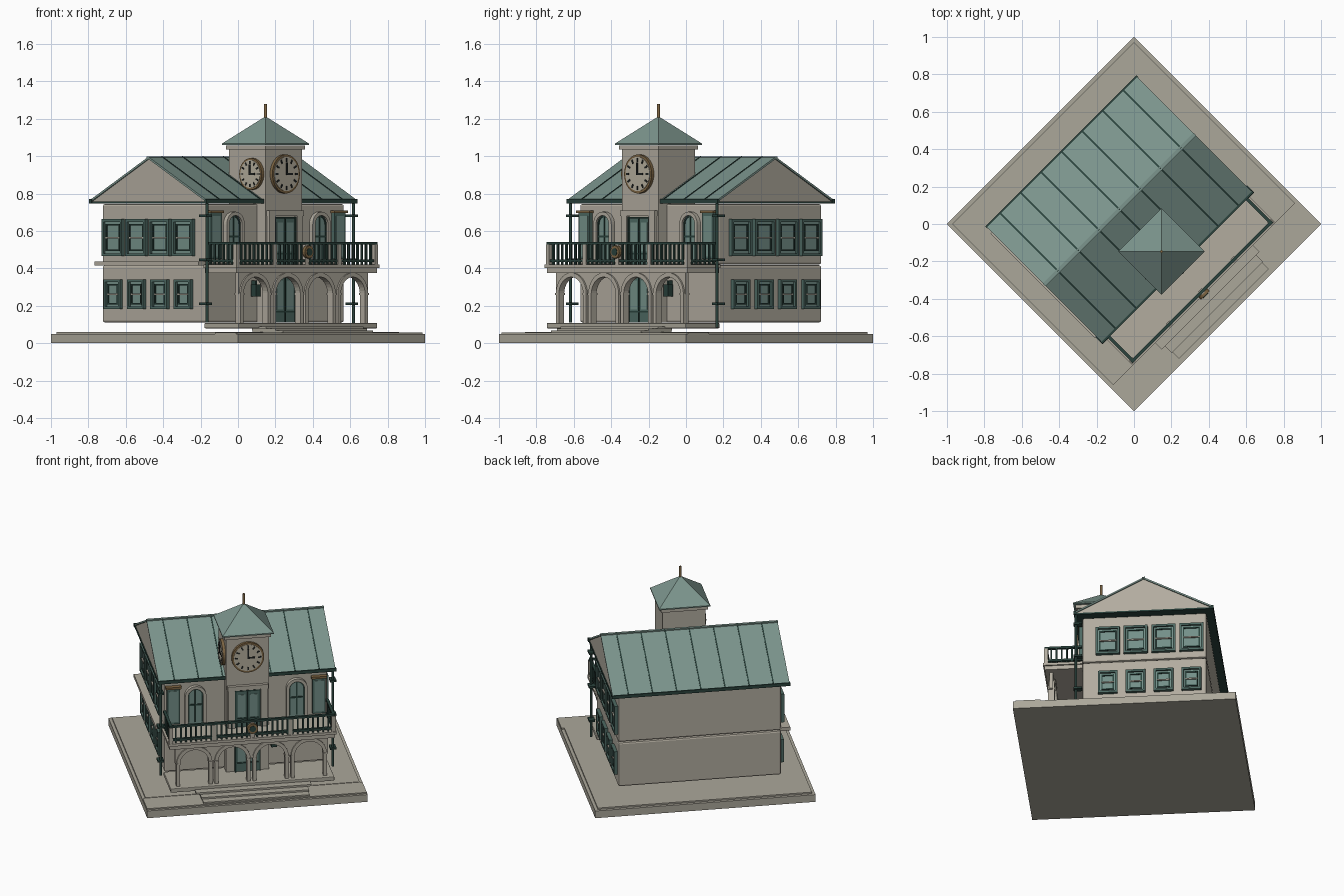
import bpy, bmesh, math
from mathutils import Matrix, Vector

if "Cube" in bpy.data.objects:
    bpy.data.objects.remove(bpy.data.objects["Cube"])

TURN = Matrix.Rotation(math.pi / 4, 4, 'Z')   # whole building stands on the diagonal
I = Matrix.Identity(4)


def mat(name, r, g, b):
    m = bpy.data.materials.new(name)
    lin = [((c / 255 + 0.055) / 1.055) ** 2.4 for c in (r, g, b)]
    m.diffuse_color = (*lin, 1)
    m.use_nodes = True
    m.node_tree.nodes["Principled BSDF"].inputs["Base Color"].default_value = m.diffuse_color
    return m


WALL = mat("warm stone", 178, 172, 159)
PAVE = mat("paving stone", 171, 167, 154)
ROOF = mat("green roof", 124, 149, 141)
DARK = mat("dark green metal", 42, 66, 60)
FRAME = mat("window frame green", 78, 106, 99)
GLASS = mat("pale green glass", 116, 144, 137)
BROWN = mat("aged bronze", 126, 102, 68)
DIAL = mat("clock dial", 182, 175, 158)
INK = mat("clock black", 30, 34, 33)


def finish(name, bm, m, M=I, bevel=0):
    bmesh.ops.recalc_face_normals(bm, faces=bm.faces)
    me = bpy.data.meshes.new(name)
    bm.to_mesh(me)
    bm.free()
    ob = bpy.data.objects.new(name, me)
    bpy.context.collection.objects.link(ob)
    me.materials.append(m)
    ob.matrix_world = TURN @ M
    if bevel:
        b = ob.modifiers.new("bevel", 'BEVEL')
        b.width, b.segments = bevel, 2
    return ob


def boxes(name, m, items, M=I, bevel=0):
    """items: (x0, x1, y0, y1, z0, z1)"""
    bm = bmesh.new()
    for x0, x1, y0, y1, z0, z1 in items:
        T = Matrix.Translation(((x0 + x1) / 2, (y0 + y1) / 2, (z0 + z1) / 2))
        bmesh.ops.create_cube(bm, size=1, matrix=T @ Matrix.Diagonal((x1 - x0, y1 - y0, z1 - z0, 1)))
    return finish(name, bm, m, M, bevel)


def plates(name, m, outlines, y0, y1, M=I):
    """x-z outlines pushed from y0 to y1"""
    bm = bmesh.new()
    for pts in outlines:
        f = bm.faces.new([bm.verts.new((x, y0, z)) for x, z in pts])
        r = bmesh.ops.extrude_face_region(bm, geom=[f])
        bmesh.ops.translate(bm, vec=(0, y1 - y0, 0), verts=[v for v in r['geom'] if isinstance(v, bmesh.types.BMVert)])
    return finish(name, bm, m, M)


def rods(name, m, items, M=I, n=12):
    """items: (x, y, z0, z1, radius)"""
    bm = bmesh.new()
    for x, y, z0, z1, r in items:
        bmesh.ops.create_cone(bm, cap_ends=True, segments=n, radius1=r, radius2=r, depth=z1 - z0,
                              matrix=Matrix.Translation((x, y, (z0 + z1) / 2)))
    return finish(name, bm, m, M)


def arc(cx, cz, r, n=16):
    return [(cx + r * math.cos(math.pi * i / n), cz + r * math.sin(math.pi * i / n)) for i in range(n + 1)]


def arch(cx, z0, spring, r):
    return [(cx + r, z0)] + arc(cx, spring, r) + [(cx - r, z0)]


def arch_ring(cx, z0, spring, ro, ri):
    return arch(cx, z0, spring, ro) + arch(cx, z0, spring, ri)[::-1]


def circle(r, n=32):
    return [(r * math.cos(2 * math.pi * i / n), r * math.sin(2 * math.pi * i / n)) for i in range(n)]


# --- ground, steps and porch floor
h = 0.7071
boxes("base_slab", PAVE, [(-h, h, -h, h, 0, 0.05)])
boxes("rear_paving", PAVE, [(-.687, .687, -.53, .687, 0.05, 0.06)])
boxes("front_paving", PAVE, [(-.705, .705, -.69, -.532, 0.05, 0.058)])
boxes("steps", PAVE, [(-.34, .34, -.68, -.45, .058, .067), (-.345, .345, -.63, -.45, .067, .078),
                      (-.37, .37, -.58, -.45, .078, .09)])
boxes("porch_floor", PAVE, [(-.525, .525, -.53, -.27, .08, .108)], bevel=.004)

# --- main block
boxes("lower_walls", WALL, [(-.523, .523, -.283, .505, .11, .418)], bevel=.012)
boxes("upper_walls", WALL, [(-.523, .523, -.283, .505, .42, .745)], bevel=.012)
boxes("side_ledge", WALL, [(-.58, -.515, -.283, .505, .415, .438)])

# --- roof: gable body, two sheets, seams, gutters
YR, YF, YB, ZE, ZR = .11, -.325, .545, .757, .985
side = Matrix.Rotation(math.pi / 2, 4, 'Z')       # outline x becomes depth
plates("gable_body", WALL, [[(YF + .004, ZE), (YB - .004, ZE), (YR, ZR)]], -.562, .562, side)
t = .012
for nm, ye, s in (("front", YF, -1), ("back", YB, 1)):
    sheet = [(YR, ZR), (ye, ZE), (ye, ZE + t), (YR, ZR + t)]
    plates(nm + "_roof", ROOF, [sheet], -.568, .568, side)
    seam = [(YR, ZR + t - .003), (ye, ZE + t - .003), (ye, ZE + t + .003), (YR, ZR + t + .003)]
    for i in range(7):
        x = -.465 + i * .155
        plates(nm + "_roof_seam", DARK, [seam], -x - .004, -x + .004, side)
    boxes(nm + "_gutter", DARK, [(-.572, .572, ye - .008, ye + .008, .748, .77)])
boxes("eaves_trim", DARK, [(-.568, .568, YF, YB, .747, .757)])
boxes("ridge_cap", ROOF, [(-.57, .57, YR - .01, YR + .01, ZR + .004, ZR + t + .002)])

# --- downpipes
rods("downpipes", DARK, [(s * .553, -.32, .085 if s > 0 else .11, .755, .008) for s in (-1, 1)])
boxes("pipe_brackets", DARK, [(s * .553 - .02, s * .553 + .02, -.335, -.28, z, z + .012)
                              for s in (-1, 1) for z in (.205, .44, .675)])

# --- side windows, four per floor on both gable ends
for s in (-1, 1):
    for z, hw, hh in ((.262, .062, .08), (.565, .076, .098)):
        for i in range(4):
            M = Matrix.Translation((s * .523, -.12 + i * .177, z)) @ Matrix.Rotation(s * math.pi / 2, 4, 'Z')
            a, b, w = hw - .014, hh - .014, .008
            boxes("window_frame", FRAME, [(-hw, -a, -.022, .005, -hh, hh), (a, hw, -.022, .005, -hh, hh),
                                          (-a, a, -.022, .005, b, hh), (-a, a, -.022, .005, -hh, -b)], M)
            boxes("window_pane", GLASS, [(-a, a, -.008, .005, -b, b)], M)
            c, d = a - .008, b - .012
            boxes("window_sash", DARK, [(-c, -c + w, -.015, 0, -d, d), (c - w, c, -.015, 0, -d, d),
                                        (-c, c, -.015, 0, d - w, d), (-c, c, -.015, 0, -d, -d + w)], M)
            boxes("window_crossbar", WALL, [(-c, c, -.017, 0, -.005, .003)], M)

# --- arcade of four arches
centres = [-.3675 + i * .245 for i in range(4)]
plates("arch_trims", WALL, [arch_ring(c, .108, .262, .115, .092) for c in centres], -.502, -.462)
plates("arch_spandrels", WALL, [[(c + .1225, .262), (c + .1225, .378), (c - .1225, .378), (c - .1225, .262)]
                                + arc(c, .262, .105)[::-1] for c in centres], -.492, -.472)
boxes("arch_capitals", WALL, [(c + s * .1035 - .014, c + s * .1035 + .014, -.505, -.459, .258, .268)
                              for c in centres for s in (-1, 1)])

# --- balcony and railing
boxes("balcony_slab", WALL, [(-.53, .53, -.52, -.28, .375, .402), (-.54, .54, -.53, -.28, .402, .42)])
yb, xb = -.512, .522
rails = []
for z in (.435, .527):
    rails += [(-xb - .01, xb + .01, yb - .009, yb + .009, z, z + .014)]
    rails += [(s * xb - .009, s * xb + .009, yb, -.285, z, z + .014) for s in (-1, 1)]
boxes("railing_rails", DARK, rails)
bal = [(-xb + i * 2 * xb / 32, yb) for i in range(33)]
bal += [(s * xb, yb + i * .033) for s in (-1, 1) for i in range(1, 7)]
boxes("balusters", DARK, [(x - .005, x + .005, y - .005, y + .005, .42, .53) for x, y in bal])
boxes("railing_posts", WALL, [(x - .013, x + .013, yb - .013, yb + .013, .42, .527)
                              for x in (-xb, -.245, 0, .245, xb)])
front = Matrix.Translation((0, yb - .02, .488))
plates("balcony_emblem", BROWN, [circle(.034, 20)], -.008, .012, front)
plates("emblem_centre", DARK, [circle(.02, 20)], -.011, 0, front)

# --- clock tower
ty, tw = -.208, .138
boxes("tower_shaft", WALL, [(-tw, tw, ty - tw, ty + tw, .11, 1.04)])
boxes("tower_cornice", WALL, [(-.15, .15, ty - .15, ty + .15, 1.035, 1.058)])
bm = bmesh.new()
bmesh.ops.create_cone(bm, cap_ends=True, segments=4, radius1=.164 * math.sqrt(2), radius2=0, depth=.145,
                      matrix=Matrix.Translation((0, ty, 1.1405)) @ Matrix.Rotation(math.pi / 4, 4, 'Z'))
finish("tower_roof", bm, ROOF)
boxes("tower_roof_rim", ROOF, [(-.164, .164, ty - .164, ty + .164, 1.06, 1.068)])
rods("finial", BROWN, [(0, ty, 1.2, 1.28, .007)])

# --- clocks on the front and left faces, showing three o'clock
for M, r in ((Matrix.Translation((0, ty - tw, .905)), .104),
             (Matrix.Translation((-tw, -.25, .905)) @ Matrix.Rotation(-math.pi / 2, 4, 'Z'), .085)):
    plates("clock_rim", BROWN, [circle(r), ], -.018, .005, M)
    plates("clock_dial", DIAL, [circle(r * .88)], -.021, 0, M)
    marks = []
    for i in range(12):
        a = i * math.pi / 6
        d, p = Vector((math.sin(a), math.cos(a))), Vector((math.cos(a), -math.sin(a)))
        marks.append([d * r * q + p * r * .045 * s for q, s in ((.62, -1), (.62, 1), (.82, 1), (.82, -1))])
    plates("clock_marks", INK, marks, -.024, 0, M)
    k = r * .05
    boxes("clock_hands", INK, [(-k, k, -.027, 0, -k, r * .58), (-k, r * .42, -.026, 0, -k, k)], M)

# --- balcony door and entrance door in the tower front
yt = ty - tw
for nm, z0, z1 in (("balcony_door", .42, .675), ("entrance_door", .11, .365)):
    boxes(nm + "_panel", FRAME, [(-.078, .078, yt - .008, yt, z0, z1)])
    boxes(nm + "_glass", GLASS, [(s * .039 - .024, s * .039 + .024, yt - .011, yt, z0 + .07, z1 - .03) for s in (-1, 1)])
    boxes(nm + "_edges", DARK, [(x - .004, x + .004, yt - .014, yt, z0, z1) for x in (-.078, 0, .078)]
          + [(-.078, .078, yt - .014, yt, z1 - .008, z1), (-.07, .07, yt - .013, yt, z0 + .055, z0 + .063)])
boxes("balcony_door_surround", WALL, [(s * .105 - .022, s * .105 + .022, yt - .02, yt, .42, .69) for s in (-1, 1)]
      + [(-.13, .13, yt - .022, yt, .68, .71)])

# --- arched windows and shuttered panels on the upper front
yw = -.283
for s in (-1, 1):
    c = s * .325
    plates("arched_window_trim", WALL, [arch_ring(c, .43, .635, .068, .048)], yw - .025, yw + .005)
    plates("arched_window_glass", GLASS, [arch(c, .43, .635, .05)], yw - .008, yw + .005)
    plates("arched_window_sash", DARK, [arch_ring(c, .45, .635, .048, .04)], yw - .013, yw)
    boxes("arched_window_bars", DARK, [(c - .004, c + .004, yw - .013, yw, .45, .68),
                                       (c - .046, c + .046, yw - .013, yw, .565, .575)])
    p = s * .467
    boxes("side_panel", FRAME, [(p - .042, p + .042, yw - .02, yw, .45, .695)])
    boxes("side_panel_inset", GLASS, [(p - .03, p + .03, yw - .023, yw, .465, .68)])
    boxes("side_panel_cap", BROWN, [(p - .05, p + .05, yw - .03, yw, .695, .71)])
    # porch lanterns
    q = s * .175
    boxes("porch_lantern", DARK, [(q - .018, q + .018, yw - .045, yw - .01, .25, .315),
                                  (q - .006, q + .006, yw - .03, yw, .315, .335)])
